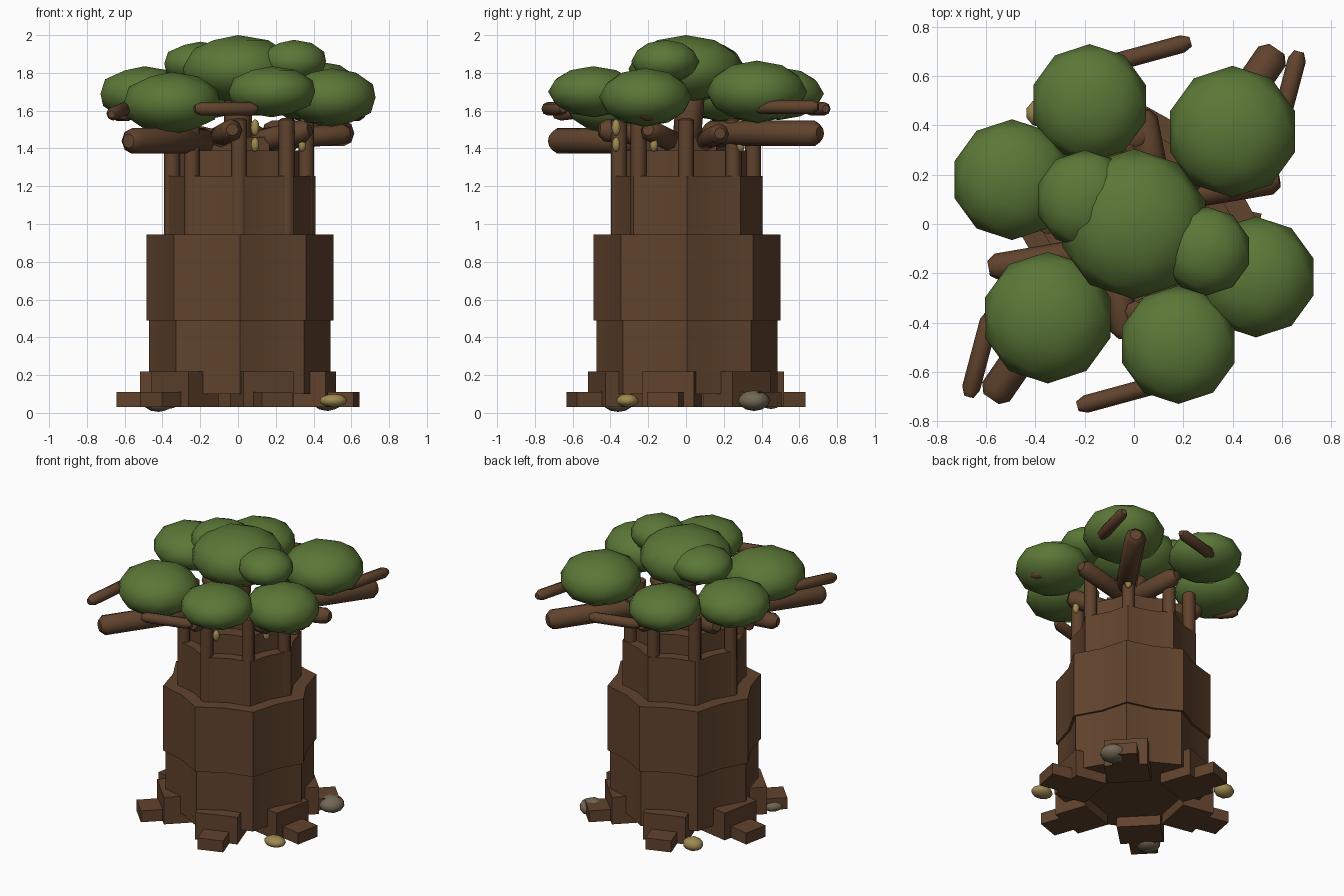
import bpy, bmesh, math
from mathutils import Vector, Matrix

if "Cube" in bpy.data.objects:
    bpy.data.objects.remove(bpy.data.objects["Cube"])


def material(name, rgb):
    m = bpy.data.materials.new(name)
    m.diffuse_color = (*rgb, 1)
    m.use_nodes = True
    m.node_tree.nodes["Principled BSDF"].inputs["Base Color"].default_value = m.diffuse_color
    return m


BARK = material("bark_brown", (0.118, 0.056, 0.026))
LEAF = material("leaf_green", (0.105, 0.185, 0.038))
FRUIT = material("fruit_ochre", (0.34, 0.25, 0.08))
STONE = material("stone_grey", (0.17, 0.14, 0.09))


def finish(name, bm, mat, smooth=False):
    bmesh.ops.recalc_face_normals(bm, faces=bm.faces[:])
    for e in bm.edges:
        if len(e.link_faces) == 2:
            e.smooth = e.calc_face_angle(0) < math.radians(50)
    me = bpy.data.meshes.new(name)
    bm.to_mesh(me)
    bm.free()
    me.materials.append(mat)
    for p in me.polygons:
        p.use_smooth = smooth
    ob = bpy.data.objects.new(name, me)
    bpy.context.collection.objects.link(ob)
    return ob


def loft(bm, rings):
    """Skin equal-sized rings of points and cap both ends."""
    loops = [[bm.verts.new(p) for p in r] for r in rings]
    n = len(loops[0])
    for a, b in zip(loops, loops[1:]):
        for i in range(n):
            j = (i + 1) % n
            bm.faces.new((a[i], a[j], b[j], b[i]))
    bm.faces.new(loops[0][::-1])
    bm.faces.new(loops[-1])


def polar(r, deg, z=0.0):
    a = math.radians(deg)
    return Vector((r * math.cos(a), r * math.sin(a), z))


def star_section(name, z0, z1, outer, inner):
    """Eight-lobed prism, its centre set slightly to one side."""
    bm = bmesh.new()
    loft(bm, [[polar(inner if i % 2 else outer, 22.5 * i, z) + Vector((.01, .005, 0))
               for i in range(16)] for z in (z0, z1)])
    finish(name, bm, BARK, True)


def blob(name, loc, size, mat):
    bm = bmesh.new()
    bmesh.ops.create_icosphere(bm, subdivisions=2, radius=1,
                               matrix=Matrix.Translation(loc) @ Matrix.Diagonal((*size, 1)))
    finish(name, bm, mat, True)


def limb(name, a, b, r, sides=8, tip=0.035):
    """Straight branch with blunt, chamfered ends."""
    a, b = Vector(a), Vector(b)
    d = b - a
    q = d.to_track_quat('Z', 'Y')
    L = d.length
    bm = bmesh.new()
    loft(bm, [[a + q @ polar(s, 360 * i / sides, z) for i in range(sides)]
              for z, s in ((0, r * .55), (tip, r), (L - tip, r), (L, r * .55))])
    finish(name, bm, BARK, True)


def radial_box(name, r0, r1, half, z0, z1, deg):
    bm = bmesh.new()
    bmesh.ops.create_cube(bm, size=1, matrix=Matrix.Rotation(math.radians(deg), 4, 'Z')
                          @ Matrix.Translation(((r0 + r1) / 2, 0, (z0 + z1) / 2))
                          @ Matrix.Diagonal((r1 - r0, 2 * half, z1 - z0, 1)))
    finish(name, bm, BARK)


# stacked, fluted trunk
for name, z0, z1, ro, ri in (("trunk_base", .10, .49, .48, .42),
                             ("trunk_belly", .49, .945, .495, .435),
                             ("trunk_shoulder", .94, 1.255, .40, .35),
                             ("trunk_neck", 1.25, 1.39, .32, .28),
                             ("trunk_crown", 1.39, 1.46, .22, .18)):
    star_section(name, z0, z1, ro, ri)
limb("crown_stem", (0, 0, 1.4), (0, .03, 1.75), .075)

# stepped roots
for deg in (44, 109, 169, 224, 289, 349):
    radial_box("root_upper", .28, .50, .14, .03, .22, deg)
    radial_box("root_toe", .38, .64, .085, .03, .11, deg)

# slim stems around the upper trunk
for i in range(8):
    p = polar(.355, 45 * i, 0) + Vector((.006, 0, 0))
    limb("side_stem", p + Vector((0, 0, .92)), p + Vector((0, 0, 1.56)), .042, 8, .01)

# branches and twigs, repeated with a half turn
for s in (1, -1):
    def turn(x, y, z):
        return (s * x, s * y, z)
    dz = .02 * s
    limb("main_branch", turn(.16, .10, 1.46 + dz), turn(.58, .71, 1.46 + dz), .068)
    limb("side_branch", turn(.12, .10, 1.44), turn(.59, .18, 1.46 + dz), .055)
    limb("cross_branch", turn(.10, .10, 1.46), turn(.03, .46, 1.50), .06)
    limb("low_branch", turn(.08, -.06, 1.43), turn(.38, -.20, 1.50), .06)
    limb("corner_twig", turn(.58, .36, 1.62), turn(.67, .70, 1.60 + dz), .037)
    limb("end_twig", turn(-.10, .65, 1.61), turn(.23, .74, 1.61), .036)
    limb("flank_twig", turn(.56, -.12, 1.58), turn(.66, -.24, 1.58), .036)

# leaf clumps: x, y, z, radius, half height
for x, y, z, r, h in ((0, 0, 1.82, .305, .18),
                      (-.20, .10, 1.85, .20, .115), (.295, -.11, 1.86, .18, .115),
                      (-.18, .49, 1.69, .24, .14), (.40, .375, 1.70, .267, .165),
                      (-.495, .18, 1.69, .245, .145), (.495, -.215, 1.67, .245, .155),
                      (-.35, -.38, 1.64, .267, .165), (.18, -.49, 1.70, .24, .135)):
    blob("leaf_clump", (x, y, z), (r, r, h), LEAF)

# hanging fruit in pairs
for x, y in ((.34, -.17), (.09, -.37), (.29, .29), (-.36, .01)):
    blob("fruit_upper", (x, y, 1.51), (.024, .024, .045), FRUIT)
    blob("fruit_lower", (x, y, 1.42), (.022, .022, .04), FRUIT)

# stones and fallen fruit between the roots
blob("ground_stone", (.475, .36, .065), (.085, .085, .055), STONE)
blob("ground_stone", (-.42, -.36, .05), (.08, .08, .045), STONE)
blob("fallen_fruit", (.505, -.31, .065), (.075, .06, .036), FRUIT)
blob("fallen_fruit", (-.37, .45, .065), (.07, .06, .045), FRUIT)
